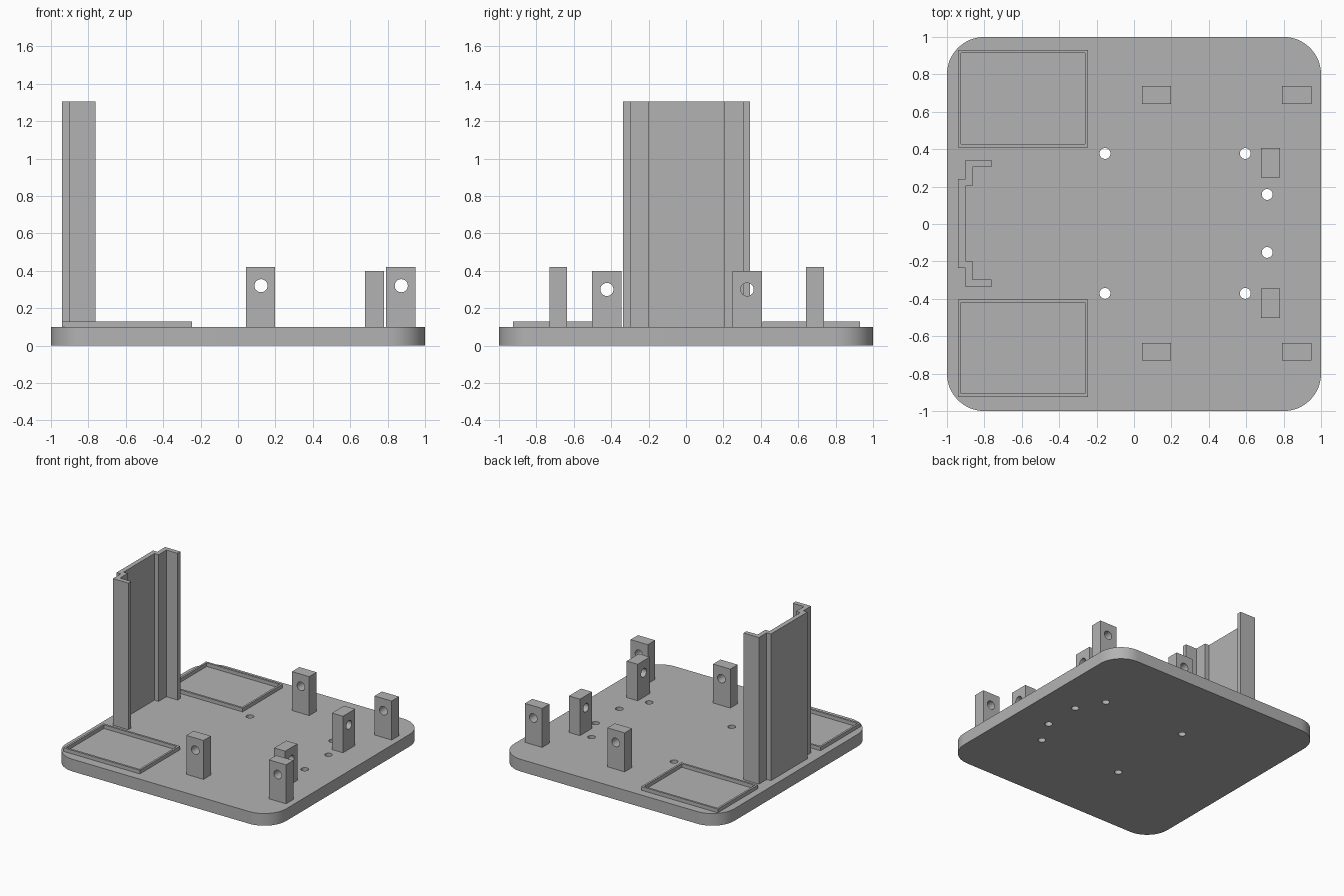
import bpy, bmesh
from math import pi, cos, sin
from mathutils import Matrix, Vector

cube = bpy.data.objects.get("Cube")
if cube:
    bpy.data.objects.remove(cube, do_unlink=True)

grey = bpy.data.materials.new("light grey plastic")
grey.use_nodes = True
colour = (0.45, 0.45, 0.45, 1)
grey.diffuse_color = colour
grey.node_tree.nodes["Principled BSDF"].inputs["Base Color"].default_value = colour

TOP = 0.1       # top of the base plate
MID = 0.003     # y of the line the fittings are mirrored about


def add_object(name, bm):
    bmesh.ops.recalc_face_normals(bm, faces=bm.faces)
    mesh = bpy.data.meshes.new(name)
    bm.to_mesh(mesh)
    bm.free()
    mesh.materials.append(grey)
    obj = bpy.data.objects.new(name, mesh)
    bpy.context.collection.objects.link(obj)
    return obj


def prism(name, outline, z0, z1):
    """Extrude a flat outline from z0 to z1."""
    bm = bmesh.new()
    face = bm.faces.new([bm.verts.new((x, y, z0)) for x, y in outline])
    up = bmesh.ops.extrude_face_region(bm, geom=[face])["geom"]
    verts = [v for v in up if isinstance(v, bmesh.types.BMVert)]
    bmesh.ops.translate(bm, verts=verts, vec=(0, 0, z1 - z0))
    return add_object(name, bm)


def box(name, centre, size, z0, z1):
    (x, y), (w, d) = centre, (size[0] / 2, size[1] / 2)
    return prism(name, [(x - w, y - d), (x + w, y - d), (x + w, y + d), (x - w, y + d)], z0, z1)


def cut(obj, cutter):
    mod = obj.modifiers.new("cut", 'BOOLEAN')
    mod.operation, mod.solver, mod.object = 'DIFFERENCE', 'EXACT', cutter
    bpy.ops.object.select_all(action='DESELECT')
    bpy.context.view_layer.objects.active = obj
    obj.select_set(True)
    bpy.ops.object.modifier_apply(modifier=mod.name)
    bpy.data.objects.remove(cutter, do_unlink=True)
    bpy.ops.object.shade_smooth_by_angle(angle=pi / 6)


def drill(obj, centres, radius, axis):
    """Cut round holes through an object along an axis."""
    bm = bmesh.new()
    turn = Vector((0, 0, 1)).rotation_difference(Vector(axis)).to_matrix().to_4x4()
    for c in centres:
        bmesh.ops.create_cone(bm, cap_ends=True, segments=32, radius1=radius, radius2=radius,
                              depth=0.4, matrix=Matrix.Translation(c) @ turn)
    cutter = add_object("hole_cutter", bm)
    cutter.hide_render = True
    cut(obj, cutter)


# Base plate with rounded corners and screw holes
R, STEPS = 0.2, 16
corners = [(1, 1), (-1, 1), (-1, -1), (1, -1)]
outline = []
for i, (sx, sy) in enumerate(corners):
    for k in range(STEPS + 1):
        a = pi / 2 * (i + k / STEPS)
        outline.append((sx * (1 - R) + R * cos(a), sy * (1 - R) + R * sin(a)))
base = prism("base_plate", outline, 0, TOP)
screws = [(x, MID + s * y, TOP / 2) for s in (1, -1)
          for x, y in ((-0.155, 0.374), (0.595, 0.374), (0.712, 0.155))]
drill(base, screws, 0.029, (0, 0, 1))

for side, s in (("back", 1), ("front", -1)):
    # Low rectangular rims
    y = MID + s * 0.667
    rim = box(side + "_rim", (-0.5925, y), (0.695, 0.52), TOP, 0.13)
    cutter = box("rim_cutter", (-0.5925, y), (0.663, 0.486), TOP - 0.05, 0.2)
    cutter.hide_render = True
    cut(rim, cutter)

    # Tall brackets drilled front to back
    for place, x in (("inner", 0.12), ("outer", 0.87)):
        y = MID + s * 0.686
        post = box(f"{side}_{place}_bracket", (x, y), (0.157, 0.096), TOP, 0.42)
        drill(post, [(x + 0.003, y, 0.32)], 0.035, (0, 1, 0))

    # Shorter brackets drilled side to side
    y = 0.327 if s > 0 else -0.423
    post = box(side + "_side_bracket", (0.73, y), (0.1, 0.157), TOP, 0.4)
    drill(post, [(0.73, y, 0.3)], 0.035, (1, 0, 0))

# Tall stepped channel wall, half profile mirrored
half = [(-0.94, 0.237), (-0.902, 0.237), (-0.902, 0.339), (-0.762, 0.339),
        (-0.762, 0.301), (-0.864, 0.301), (-0.864, 0.2), (-0.902, 0.2)]
profile = [(x, MID + y) for x, y in half] + [(x, MID - y) for x, y in reversed(half)]
prism("channel_wall", profile, TOP, 1.305)
